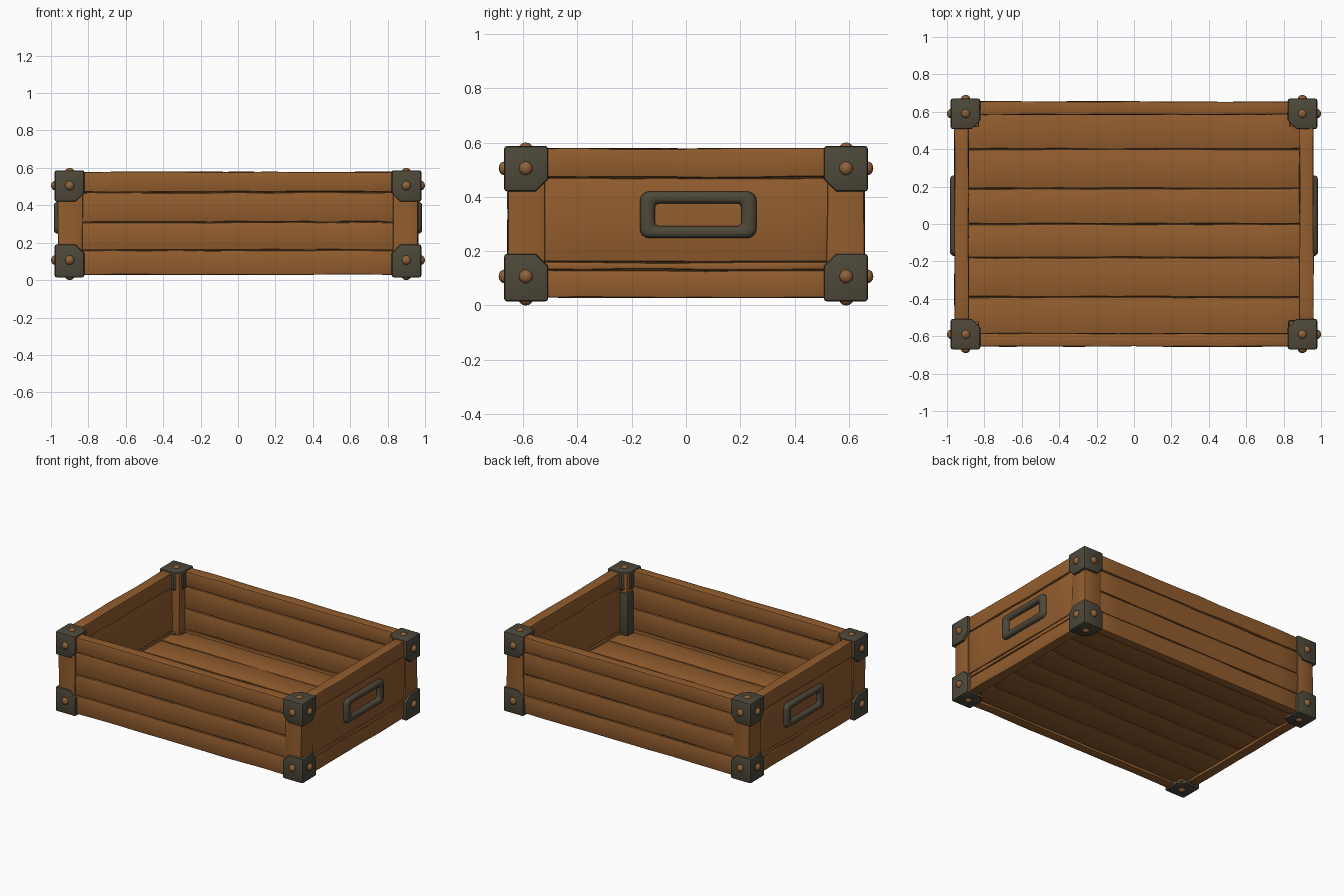
import bpy, bmesh, math, random
from mathutils import Vector, Matrix

if "Cube" in bpy.data.objects:
    bpy.data.objects.remove(bpy.data.objects["Cube"])

random.seed(4)


def material(name, rgb):
    m = bpy.data.materials.new(name)
    m.diffuse_color = (*rgb, 1)
    m.use_nodes = True
    m.node_tree.nodes["Principled BSDF"].inputs["Base Color"].default_value = m.diffuse_color
    return m


WOOD = material("warm wood", (0.29, 0.11, 0.027))
SEAM = material("dark seam", (0.05, 0.026, 0.010))
IRON = material("dull iron", (0.075, 0.065, 0.042))
RIVET = material("copper rivet", (0.27, 0.12, 0.04))


def finish(bm, name, mat, angle=35):
    bmesh.ops.recalc_face_normals(bm, faces=bm.faces)
    me = bpy.data.meshes.new(name)
    bm.to_mesh(me)
    bm.free()
    me.materials.append(mat)
    ob = bpy.data.objects.new(name, me)
    bpy.context.collection.objects.link(ob)
    bpy.ops.object.select_all(action='DESELECT')
    ob.select_set(True)
    bpy.context.view_layer.objects.active = ob
    bpy.ops.object.shade_smooth_by_angle(angle=math.radians(angle))
    return ob


def box_bm(lo, hi):
    lo, hi = Vector(lo), Vector(hi)
    bm = bmesh.new()
    bmesh.ops.create_cube(bm, size=1)
    for v in bm.verts:
        v.co = Vector([(lo[i] + hi[i]) / 2 + v.co[i] * (hi[i] - lo[i]) for i in range(3)])
    return bm


def box(name, lo, hi, mat, bevel=0.0):
    bm = box_bm(lo, hi)
    if bevel:
        bmesh.ops.bevel(bm, geom=bm.edges[:], offset=bevel, segments=2, profile=0.5, affect='EDGES')
    return finish(bm, name, mat)


def plank(name, lo, hi, axis, wobble=0.0025, bevel=0.006):
    """Worn board: cut along its length, corners slightly shifted, edges softened."""
    bm = box_bm(lo, hi)
    length = hi[axis] - lo[axis]
    n = max(2, round(length / 0.16))
    for i in range(1, n):
        p = Vector((0, 0, 0))
        p[axis] = lo[axis] + length * i / n
        d = Vector((0, 0, 0))
        d[axis] = 1
        bmesh.ops.bisect_plane(bm, geom=bm.verts[:] + bm.edges[:] + bm.faces[:], plane_co=p, plane_no=d)
    for v in bm.verts:
        for k in range(3):
            if k != axis:
                v.co[k] += random.uniform(-wobble, wobble)
    sharp = [e for e in bm.edges if e.calc_face_angle(0) > 0.8]
    bmesh.ops.bevel(bm, geom=sharp, offset=bevel, segments=2, profile=0.5, affect='EDGES')
    return finish(bm, name, WOOD)


G = 0.002  # half the gap between boards

# Front and back walls
rows = [0.027, 0.16, 0.31, 0.47, 0.58]
for s, side in ((-1, "front"), (1, "back")):
    for i in range(4):
        outer = 0.655 if i == 3 else 0.650
        y = sorted((s * 0.585, s * outer))
        plank(f"{side}_plank_{i+1}", (-0.835, y[0], rows[i] + G), (0.835, y[1], rows[i+1] - G), 0)
    y = sorted((s * 0.598, s * 0.638))
    box(f"{side}_seam_core", (-0.84, y[0], 0.04), (0.84, y[1], 0.56), SEAM)

# Left and right walls
rows = [0.027, 0.13, 0.16, 0.47, 0.58]
for s, side in ((-1, "left"), (1, "right")):
    for i in range(4):
        outer = 0.960 if i == 3 else 0.955
        x = sorted((s * 0.885, s * outer))
        plank(f"{side}_plank_{i+1}", (x[0], -0.525, rows[i] + G), (x[1], 0.525, rows[i+1] - G), 1)
    x = sorted((s * 0.898, s * 0.942))
    box(f"{side}_seam_core", (x[0], -0.53, 0.04), (x[1], 0.53, 0.56), SEAM)

# Floor boards
seams = [-0.592, -0.39, -0.18, 0.0, 0.19, 0.40, 0.592]
for i in range(6):
    plank(f"floor_board_{i+1}", (-0.892, seams[i] + G, 0.045), (0.892, seams[i+1] - G, 0.14), 0)
box("floor_seam_core", (-0.89, -0.59, 0.06), (0.89, 0.59, 0.125), SEAM)


def rivet(name, pos, axis):
    """Flattened dome pointing along one axis."""
    bm = bmesh.new()
    bmesh.ops.create_uvsphere(bm, u_segments=14, v_segments=8, radius=0.025)
    scale = Vector((1, 1, 1))
    scale[axis] = 0.8
    for v in bm.verts:
        v.co = v.co * scale + Vector(pos)
    finish(bm, name, RIVET, 60)


# Corner posts, iron corner caps and rivets
for sx, nx in ((-1, "left"), (1, "right")):
    for sy, ny in ((-1, "front"), (1, "back")):
        x = sorted((sx * 0.83, sx * 0.962))
        y = sorted((sy * 0.52, sy * 0.657))
        plank(f"{ny}_{nx}_post", (x[0], y[0], 0.027), (x[1], y[1], 0.578), 2)
        for z0, z1, zin, zr, zout, nz in ((0.015, 0.19, 0.19, 0.107, 0.015, "bottom"),
                                          (0.42, 0.587, 0.42, 0.505, 0.587, "top")):
            tag = f"{ny}_{nx}_{nz}"
            x = sorted((sx * 0.822, sx * 0.98))
            y = sorted((sy * 0.508, sy * 0.67))
            bm = box_bm((x[0], y[0], z0), (x[1], y[1], z1))
            # clip the three edges that meet at the inward corner
            inner = Vector((sx * 0.822, sy * 0.508, zin))
            iv = min(bm.verts, key=lambda v: (v.co - inner).length)
            bmesh.ops.bevel(bm, geom=list(iv.link_edges), offset=0.045, segments=1, affect='EDGES')
            bmesh.ops.bevel(bm, geom=[e for e in bm.edges if e.calc_face_angle(0) > 1.2],
                            offset=0.010, segments=2, profile=0.5, affect='EDGES')
            finish(bm, f"{tag}_corner_cap", IRON)
            rivet(f"{tag}_rivet_side", (sx * 0.98, sy * 0.59, zr), 0)
            rivet(f"{tag}_rivet_face", (sx * 0.90, sy * 0.67, zr), 1)
            rivet(f"{tag}_rivet_end", (sx * 0.90, sy * 0.59, 0.02 if nz == "bottom" else 0.58), 2)

# Iron strip down one inside corner
box("inner_corner_strip", (0.824, -0.584, 0.135), (0.886, -0.514, 0.44), IRON, 0.006)


def rounded_rect(y0, y1, z0, z1, r, n=5):
    pts = []
    for cy, cz, a0 in ((y1 - r, z1 - r, 0), (y0 + r, z1 - r, 90), (y0 + r, z0 + r, 180), (y1 - r, z0 + r, 270)):
        for i in range(n):
            a = math.radians(a0 + 90 * i / (n - 1))
            pts.append((cy + r * math.cos(a), cz + r * math.sin(a)))
    return pts


# Handles: rounded rectangular rings on both ends
# each step: inset from the outer outline, height, corner radius
profile = [(0, 0.945, 0.035), (0, 0.968, 0.035), (0.008, 0.979, 0.030), (0.020, 0.984, 0.026),
           (0.036, 0.984, 0.022), (0.048, 0.979, 0.018), (0.056, 0.968, 0.015), (0.056, 0.945, 0.015)]
for s, side in ((-1, "left"), (1, "right")):
    bm = bmesh.new()
    loops = []
    for inset, h, r in profile:
        iz = inset * 0.8
        pts = rounded_rect(-0.17 + inset, 0.26 - inset, 0.248 + iz, 0.42 - iz, r)
        loops.append([bm.verts.new((s * h, p[0], p[1])) for p in pts])
    for a, b in zip(loops, loops[1:] + loops[:1]):
        for i in range(len(a)):
            j = (i + 1) % len(a)
            bm.faces.new((a[i], a[j], b[j], b[i]))
    finish(bm, f"{side}_handle", IRON, 50)
